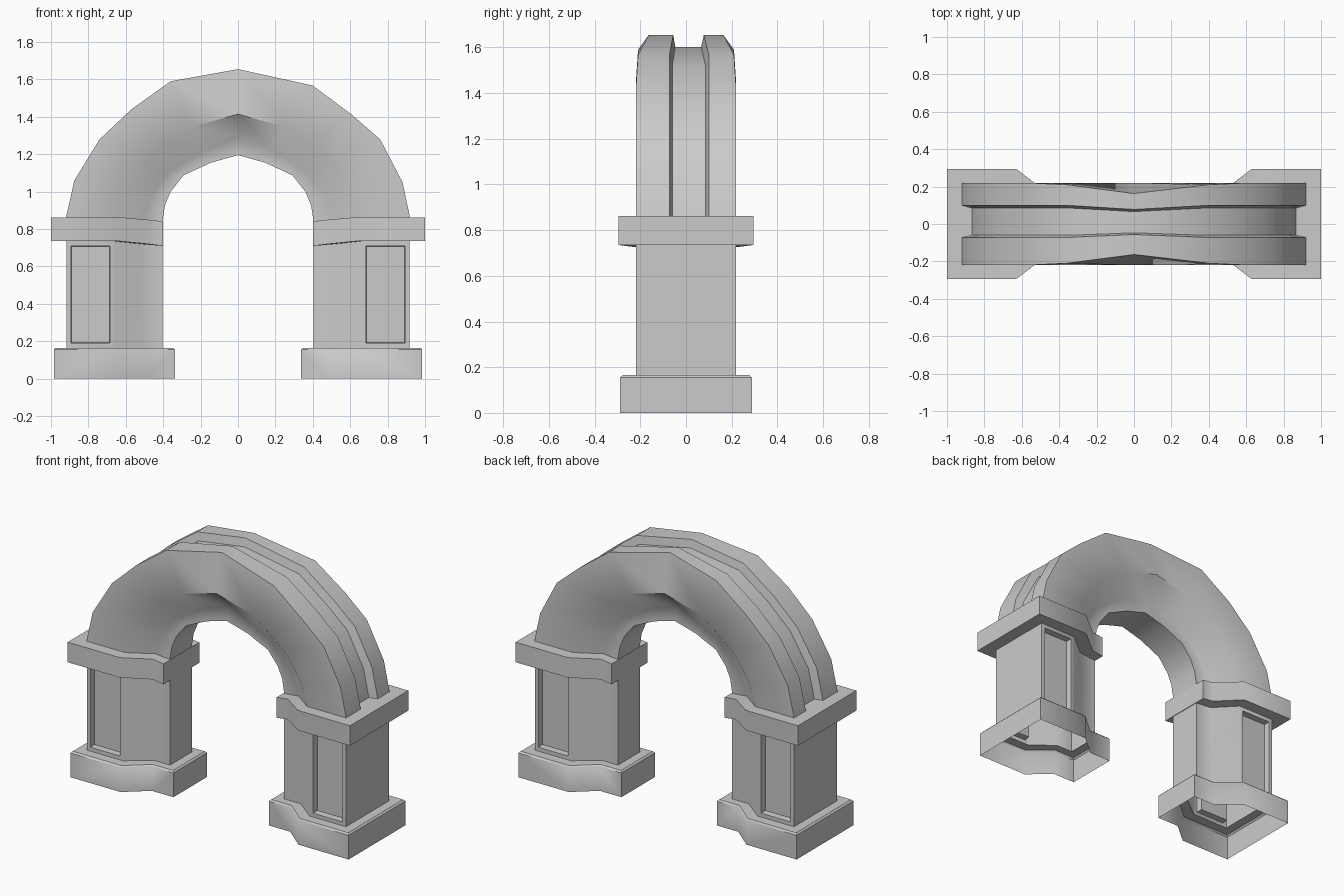
import bpy, bmesh, math

if "Cube" in bpy.data.objects:
    bpy.data.objects.remove(bpy.data.objects["Cube"])


def loft(name, rings, panels=None):
    """Skin closed rings of equal length into an open tube."""
    bm = bmesh.new()
    loops = [[bm.verts.new(p) for p in ring] for ring in rings]
    faces = []
    for a, b in zip(loops, loops[1:]):
        n = len(a)
        faces.append([bm.faces.new((a[i], a[(i + 1) % n], b[(i + 1) % n], b[i]))
                      for i in range(n)])
    bmesh.ops.recalc_face_normals(bm, faces=bm.faces)
    if panels:
        # sunken panels: a border, then a recessed floor
        level, sides = panels
        sunk = [faces[level][s] for s in sides]
        bmesh.ops.inset_individual(bm, faces=sunk, thickness=0.035)
        bmesh.ops.inset_individual(bm, faces=sunk, thickness=0.004, depth=-0.04)
    mesh = bpy.data.meshes.new(name)
    bm.to_mesh(mesh)
    bm.free()
    ob = bpy.data.objects.new(name, mesh)
    bpy.context.collection.objects.link(ob)
    bpy.ops.object.select_all(action='DESELECT')
    ob.select_set(True)
    bpy.context.view_layer.objects.active = ob
    bpy.ops.object.shade_smooth_by_angle(angle=math.radians(42))
    return ob


def outline(z, xo, xa, xb, xi, ya, yb, dz=0.0):
    """Pier plan: wide outer block, chamfer, narrow inner block."""
    half = [(xo, ya, z), (xa, ya, z), (xb, yb, z + dz * 0.6), (xi, yb, z + dz)]
    return [(x, -y, h) for x, y, h in half] + half[::-1]


# Piers: plinth, panelled shaft and capital, mirrored left to right
pier = loft("piers", [
    outline(0.000, 0.985, 0.63, 0.49, 0.338, 0.288, 0.17),
    outline(0.155, 0.985, 0.63, 0.49, 0.338, 0.288, 0.17),
    outline(0.165, 0.975, 0.632, 0.492, 0.348, 0.278, 0.16),
    outline(0.165, 0.918, 0.66, 0.52, 0.404, 0.218, 0.11),
    outline(0.735, 0.918, 0.66, 0.52, 0.404, 0.218, 0.11, -0.025),
    outline(0.735, 1.000, 0.63, 0.48, 0.400, 0.295, 0.18, -0.025),
    outline(0.863, 1.000, 0.63, 0.48, 0.400, 0.295, 0.18, -0.022),
    outline(0.863, 0.860, 0.64, 0.51, 0.410, 0.205, 0.105, -0.022),
], panels=(3, (0, 6)))
pier.modifiers.new("mirror", 'MIRROR').use_axis = (True, False, False)

# Arch: lines running along the curve, from springing to apex
outer_left = [(-.92, .86), (-.875, 1.06), (-.74, 1.28), (-.57, 1.44), (-.36, 1.59)]
outer_right = [(.92, .86), (.88, 1.05), (.76, 1.28), (.61, 1.41), (.40, 1.567)]
shoulder = [(.645, .855), (.60, 1.01), (.49, 1.165), (.38, 1.255), (.25, 1.345), (0, 1.415)]
chamfer = [(.51, .845), (.465, .98), (.385, 1.09), (.29, 1.16), (.17, 1.225), (0, 1.29)]
intrados = [(.405, .838), (.39, .93), (.36, 1.0), (.29, 1.088), (.145, 1.155), (0, 1.195)]
edge_y = [.22, .22, .22, .22, .21, .163]


def arch_ring(i, side, top):
    ox, oz = top
    r = math.hypot(ox, oz - 0.86)
    gx, gz = ox * (1 - 0.052 / r), 0.86 + (oz - 0.86) * (1 - 0.052 / r)
    k = 0.78 if i == 5 else 1.0
    s, c, n = [(side * p[i][0], p[i][1]) for p in (shoulder, chamfer, intrados)]
    e = edge_y[i]
    section = [(s, -.22), (c, -.11), (n, -.11), (n, .11), (c, .11), (s, .22),
               (top, e), (top, .10 * k), ((gx, gz), .085 * k),
               ((gx, gz), -.06 * k), (top, -.072 * k), (top, -e)]
    return [(p[0], y, p[1]) for p, y in section]


rings = [arch_ring(i, -1, p) for i, p in enumerate(outer_left)]
rings.append(arch_ring(5, 1, (0, 1.655)))
rings += [arch_ring(i, 1, p) for i, p in enumerate(outer_right)][::-1]
loft("arch", rings)
